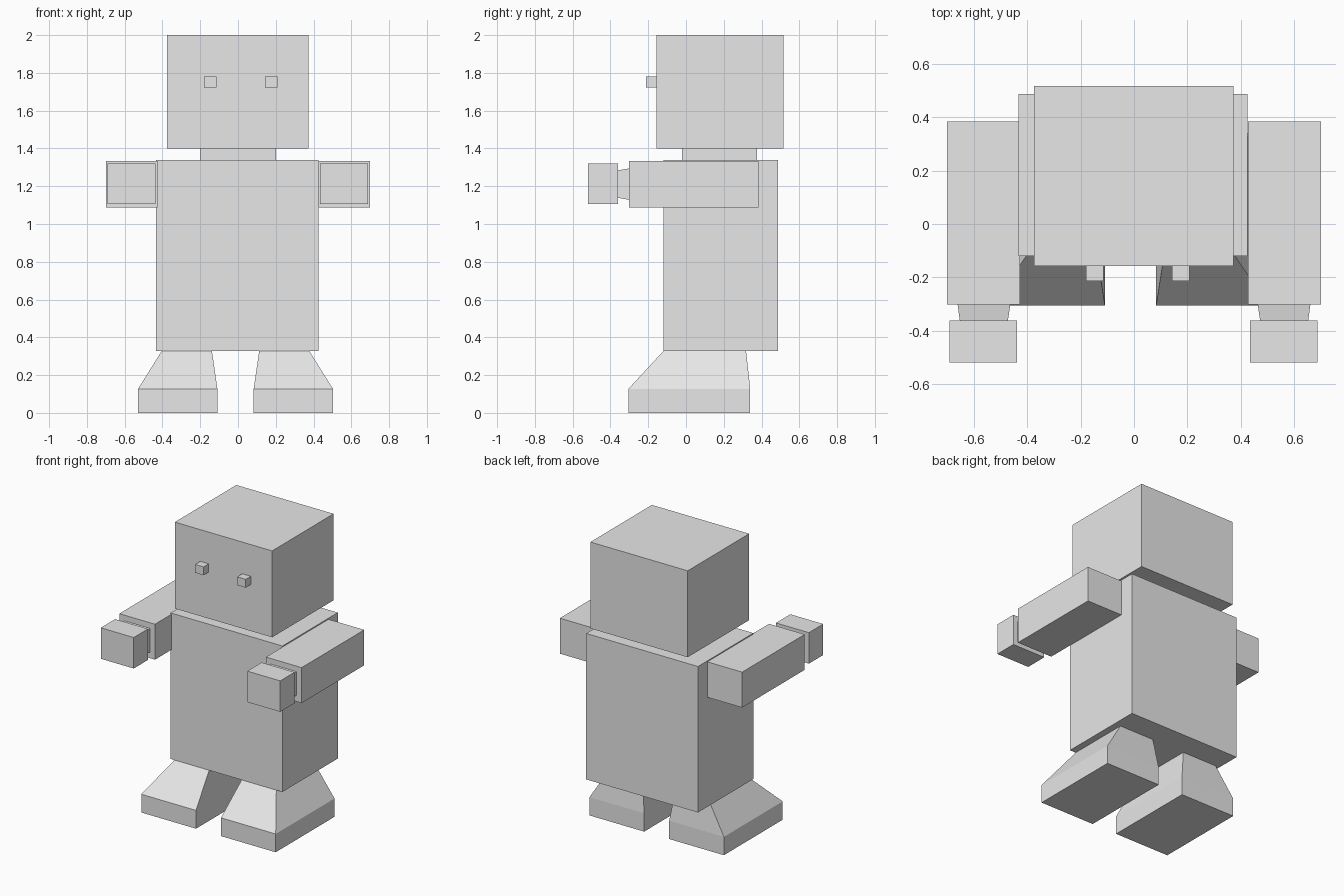
import bpy
import bmesh

cube = bpy.data.objects.get("Cube")
if cube:
    bpy.data.objects.remove(cube, do_unlink=True)

grey = bpy.data.materials.new("light_grey")
grey.use_nodes = True
colour = (0.8, 0.8, 0.8, 1)
grey.diffuse_color = colour
grey.node_tree.nodes["Principled BSDF"].inputs["Base Color"].default_value = colour


def block(name, x, y, z, far_x=None, far_end=None, axis=2):
    """Box from (min, max) ranges; a different section at the far end of axis tapers it."""
    near = [x, y, z]
    far = far_end or near
    mesh = bpy.data.meshes.new(name)
    bm = bmesh.new()
    bmesh.ops.create_cube(bm, size=2)
    for v in bm.verts:
        side = [int(c > 0) for c in v.co]
        section = far if side[axis] else near
        v.co = [section[i][side[i]] for i in range(3)]
    bmesh.ops.recalc_face_normals(bm, faces=bm.faces)
    bm.to_mesh(mesh)
    bm.free()
    mesh.materials.append(grey)
    obj = bpy.data.objects.new(name, mesh)
    bpy.context.collection.objects.link(obj)
    return obj


def mirrored(x, centre, sign):
    """Flip an x range about a centre line for the right side."""
    return x if sign > 0 else (2 * centre - x[1], 2 * centre - x[0])


# Head, neck and torso
block("head", (-0.375, 0.372), (-0.157, 0.517), (1.4, 2.0))
block("neck", (-0.2, 0.2), (-0.02, 0.375), (1.34, 1.4))
block("torso", (-0.433, 0.425), (-0.12, 0.487), (0.327, 1.34))

for label, sign in (("left", 1), ("right", -1)):
    # Eye
    block(label + "_eye", mirrored((0.143, 0.208), 0.014, sign),
          (-0.213, -0.157), (1.722, 1.78))

    # Arm, tapered wrist and hand
    block(label + "_arm", mirrored((0.426, 0.7), 0, sign),
          (-0.302, 0.384), (1.087, 1.333))
    wrist_y = (-0.361, -0.302)
    block(label + "_wrist", mirrored((0.472, 0.652), 0, sign), wrist_y, (1.139, 1.284),
          far_end=[mirrored((0.463, 0.66), 0, sign), wrist_y, (1.128, 1.294)], axis=1)
    block(label + "_hand", mirrored((0.434, 0.687), -0.002, sign),
          (-0.518, -0.361), (1.105, 1.32))

    # Foot sole with the sloping ankle above it
    sole_x = mirrored((0.083, 0.503), -0.013, sign)
    sole_y = (-0.305, 0.34)
    block(label + "_foot", sole_x, sole_y, (0, 0.127))
    block(label + "_ankle", sole_x, sole_y, (0.127, 0.327),
          far_end=[mirrored((0.112, 0.378), -0.013, sign), (-0.12, 0.318), (0.127, 0.327)])
